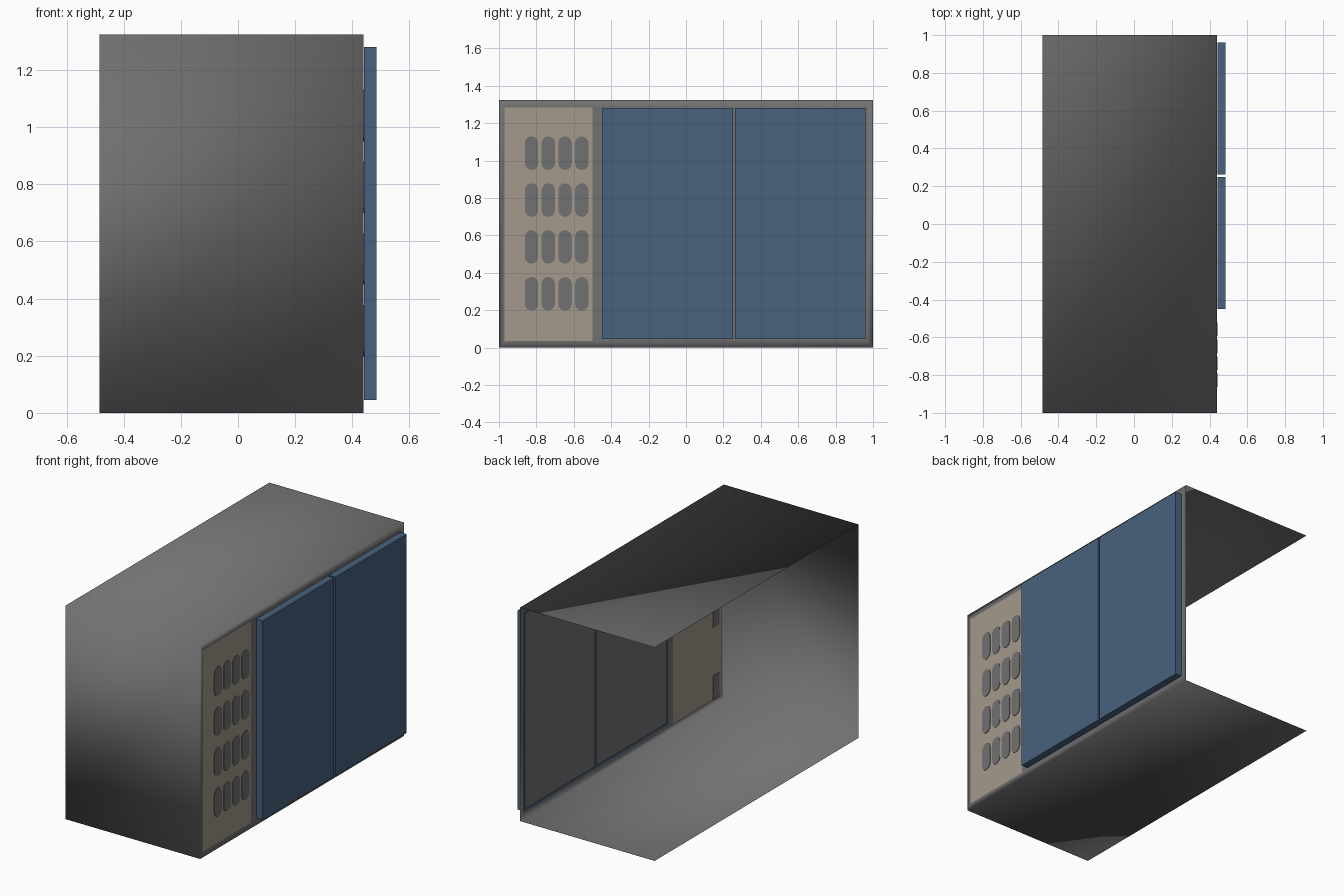
import bpy, bmesh, math

if "Cube" in bpy.data.objects:
    bpy.data.objects.remove(bpy.data.objects["Cube"])

X0, X1, H = -0.485, 0.44, 1.325          # open back, front wall, height
PANEL = (-0.97, -0.50, 0.035, 1.285)     # y0, y1, z0, z1
DOORS = (-0.45, 0.96, 0.045, 1.28)
GAP = (0.25, 0.262)                      # slit between the two doors


def material(name, rgb):
    m = bpy.data.materials.new(name)
    m.diffuse_color = (*rgb, 1)
    m.use_nodes = True
    m.node_tree.nodes["Principled BSDF"].inputs["Base Color"].default_value = m.diffuse_color
    return m


GREY = material("dark grey", (0.165, 0.165, 0.165))
BLUE = material("slate blue", (0.065, 0.122, 0.205))
BEIGE = material("warm beige", (0.37, 0.32, 0.26))


def finish(name, bm, mat, smooth=False):
    me = bpy.data.meshes.new(name)
    bm.to_mesh(me)
    bm.free()
    me.materials.append(mat)
    for p in me.polygons:
        p.use_smooth = smooth
    ob = bpy.data.objects.new(name, me)
    bpy.context.collection.objects.link(ob)
    return ob


def plate(name, outline, xa, xb, mat):
    """Prism with a (y, z) outline running from x = xa to x = xb."""
    bm = bmesh.new()
    back = bm.faces.new([bm.verts.new((xa, y, z)) for y, z in outline])
    ext = bmesh.ops.extrude_face_region(bm, geom=[back], use_keep_orig=True)
    new = [v for v in ext["geom"] if isinstance(v, bmesh.types.BMVert)]
    bmesh.ops.translate(bm, verts=new, vec=(xb - xa, 0, 0))
    bmesh.ops.recalc_face_normals(bm, faces=bm.faces)
    return finish(name, bm, mat)


def rect(y0, y1, z0, z1):
    return [(y0, z0), (y1, z0), (y1, z1), (y0, z1)]


# Housing: one smooth sheet, open at the back (-x) and at the +y end
bm = bmesh.new()


def ring(x, box):
    return [bm.verts.new((x, y, z)) for y, z in rect(*box)]


o = ring(X1, (-1, 1, 0, H))
b = ring(X0, (-1, 1, 0, H))
p = ring(X1, PANEL)
d = ring(X1, DOORS)
for face in (
    (o[0], p[0], p[3], o[3]),                    # frame, panel side
    (p[1], d[0], d[3], p[2]),                    # frame, centre post
    (d[1], o[1], o[2], d[2]),                    # frame, door side
    (o[0], o[1], d[1], d[0], p[1], p[0]),        # frame, bottom rail
    (o[3], p[3], p[2], d[3], d[2], o[2]),        # frame, top rail
    d,                                           # wall behind the doors
    (b[3], o[3], o[2], b[2]),                    # top
    (b[0], b[1], o[1], o[0]),                    # floor
    (b[0], o[0], o[3], b[3]),                    # closed end
):
    bm.faces.new(face)
finish("housing", bm, GREY, smooth=True)

# Vent panel, flush in the frame
plate("vent_panel", rect(*PANEL), X1 - 0.002, X1, BEIGE)

# Rounded vent slots, 4 x 4
R, HALF = 0.036, 0.09
for row in range(4):
    for col in range(4):
        cy, cz = -0.826 + 0.0897 * col, 0.288 + 0.2505 * row
        pts = []
        for k in range(14):
            a = math.pi * (k if k < 7 else k - 1) / 6
            side = HALF - R if k < 7 else R - HALF
            pts.append((cy + R * math.cos(a), cz + side + R * math.sin(a)))
        plate(f"vent_slot_{row}_{col}", pts, X1, X1 + 0.003, GREY)

# Two slab doors
y0, y1, z0, z1 = DOORS
plate("door_left", rect(y0, GAP[0], z0, z1), X1 + 0.001, 0.485, BLUE)
plate("door_right", rect(GAP[1], y1, z0, z1), X1 + 0.001, 0.485, BLUE)

# Thin blue door edging seen from inside
T = 0.014
for i, r in enumerate((
    rect(y0, y0 + T, z0, z1), rect(GAP[0] - 0.004, GAP[1] + 0.004, z0, z1),
    rect(y1 - T, y1, z0, z1), rect(y0, y1, z0, z0 + T), rect(y0, y1, z1 - T, z1),
)):
    plate(f"door_edging_{i}", r, X1 - 0.003, X1 - 0.001, BLUE)

# Small mounting pads on the inside of the panel
for i, z in enumerate((0.03, 0.48, 0.93)):
    plate(f"inner_pad_{i}", rect(-0.95, -0.89, z, z + 0.15), X1 - 0.005, X1 - 0.003, GREY)
